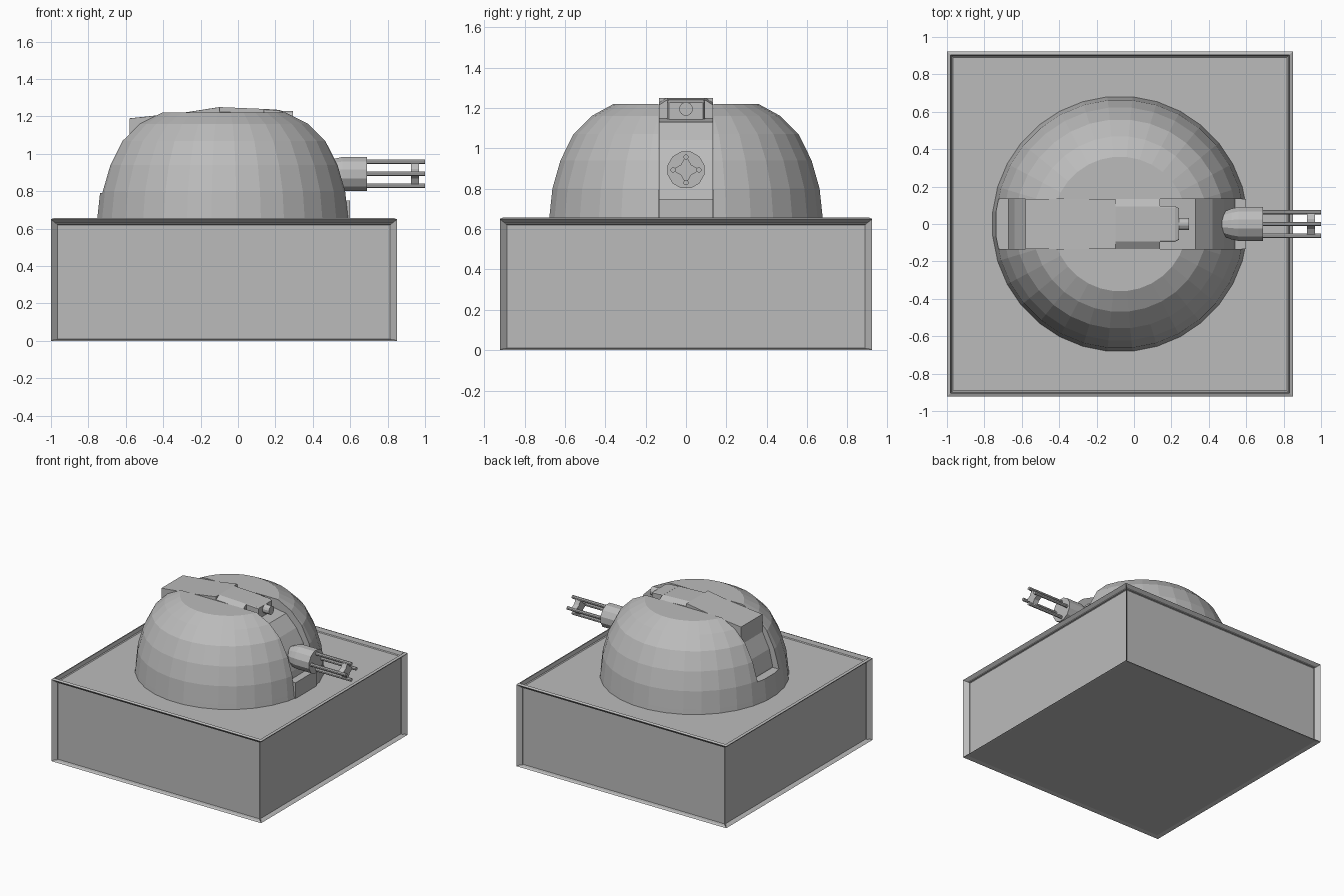
import bpy, bmesh, math
from mathutils import Matrix, Vector

if "Cube" in bpy.data.objects:
    bpy.data.objects.remove(bpy.data.objects["Cube"])

mat = bpy.data.materials.new("plain_grey")
mat.diffuse_color = (0.5, 0.5, 0.5, 1)
mat.use_nodes = True
mat.node_tree.nodes["Principled BSDF"].inputs["Base Color"].default_value = mat.diffuse_color

def finish(name, bm):
    bmesh.ops.recalc_face_normals(bm, faces=bm.faces)
    me = bpy.data.meshes.new(name)
    bm.to_mesh(me)
    bm.free()
    me.materials.append(mat)
    ob = bpy.data.objects.new(name, me)
    bpy.context.collection.objects.link(ob)
    return ob

def box(name, x0, x1, y0, y1, z0, z1):
    bm = bmesh.new()
    bmesh.ops.create_cube(bm, size=1)
    for v in bm.verts:
        v.co = Vector(((x0 + x1) / 2 + v.co.x * (x1 - x0),
                       (y0 + y1) / 2 + v.co.y * (y1 - y0),
                       (z0 + z1) / 2 + v.co.z * (z1 - z0)))
    return finish(name, bm)

def prism(name, rings):
    """Skin consecutive rings of points and cap both ends."""
    bm = bmesh.new()
    vr = [[bm.verts.new(p) for p in r] for r in rings]
    n = len(vr[0])
    for a, b in zip(vr, vr[1:]):
        for i in range(n):
            j = (i + 1) % n
            bm.faces.new((a[i], a[j], b[j], b[i]))
    bm.faces.new(vr[0])
    bm.faces.new(vr[-1])
    return finish(name, bm)

def rod(name, stations, y, z, n):
    """Lathe along x from (x, radius) stations."""
    return prism(name, [[(x, y + r * math.cos(2 * math.pi * (i + .5) / n),
                          z + r * math.sin(2 * math.pi * (i + .5) / n))
                         for i in range(n)] for x, r in stations])

# Base block with sunken side panels and a shallow tray on top
bm = bmesh.new()
bmesh.ops.create_cube(bm, size=1)
for v in bm.verts:
    v.co = Vector((-0.075 + v.co.x * 1.85, v.co.y * 1.845, 0.325 + v.co.z * 0.65))
bm.normal_update()
sides = [f for f in bm.faces if abs(f.normal.z) < .5]
top = max(bm.faces, key=lambda f: f.normal.z)
bottom = min(bm.faces, key=lambda f: f.normal.z)
bmesh.ops.inset_individual(bm, faces=sides, thickness=.042, depth=-.036)
for f in sides:
    for v in f.verts:
        if v.co.z < .2:
            v.co.z = .01
bmesh.ops.inset_individual(bm, faces=[top], thickness=.025, depth=.008)
bmesh.ops.inset_individual(bm, faces=[top], thickness=.012, depth=-.034)
bmesh.ops.inset_individual(bm, faces=[bottom], thickness=.02, depth=-.008)
finish("base_block", bm)

# Faceted dome
CX = -0.075
profile = [(.685, .61), (.68, .66), (.665, .80), (.625, .94),
           (.56, 1.07), (.47, 1.16), (.36, 1.22)]
N = 32
dome = prism("dome", [[(CX + r * math.cos(2 * math.pi * (i + .5) / N),
                        r * math.sin(2 * math.pi * (i + .5) / N), z)
                       for i in range(N)] for r, z in profile])

# Slot cut over the dome, open to the floor at the gun side
for dims in ((-1.2, 0.1, -.135, .135, .79, 1.5), (0.0, 1.2, -.135, .135, .5, 1.5)):
    cutter = box("slot_cutter", *dims)
    cutter.hide_render = True
    mod = dome.modifiers.new("slot", 'BOOLEAN')
    mod.operation = 'DIFFERENCE'
    mod.solver = 'EXACT'
    mod.object = cutter
    bpy.context.view_layer.objects.active = dome
    bpy.ops.object.modifier_apply(modifier="slot")
    bpy.data.objects.remove(cutter)

# Sunken band filling the slot
band = [(-.66, .62), (-.67, .80), (-.64, .93), (-.58, 1.05), (-.49, 1.12), (-.38, 1.15),
        (.20, 1.15), (.33, 1.13), (.42, 1.04), (.48, .94), (.53, .80), (.54, .75),
        (.60, .75), (.60, .62)]
prism("slot_band", [[(x, y, z) for x, z in band] for y in (-.134, .134)])

# Roof beam: rear slab rising to a chamfered middle
def section(x, w, zt, c, zb):
    return [(x, -w, zb), (x, w, zb), (x, w, zt - c), (x, w - c * 1.6, zt),
            (x, -w + c * 1.6, zt), (x, -w, zt - c)]
prism("roof_beam", [section(-.58, .134, 1.19, .001, 1.05),
                    section(-.28, .134, 1.222, .001, 1.10),
                    section(-.10, .134, 1.25, .001, 1.12)])
prism("roof_beam_front", [section(-.10, .134, 1.25, .025, 1.12),
                          section(.14, .134, 1.24, .025, 1.12)])

# Sight box and lens tube
prism("sight_box", [section(.13, .095, 1.241, .004, 1.14),
                    section(.22, .095, 1.235, .004, 1.14),
                    section(.24, .085, 1.228, .004, 1.14)])
rod("sight_lens", [(.23, .034), (.295, .034)], 0, 1.195, 12)

# Gun housing, four barrels and the star-shaped clamp
GZ = .893
rod("gun_housing", [(.46, .06), (.52, .085), (.56, .094), (.69, .094)], 0, GZ, 12)
for k in range(4):
    a = k * math.pi / 2
    rod("barrel_%d" % k, [(.67, .013), (1.0, .013)],
        .064 * math.cos(a), GZ + .064 * math.sin(a), 8)
star = [((.07, .036)[k % 2] * math.cos(k * math.pi / 4),
         (.07, .036)[k % 2] * math.sin(k * math.pi / 4)) for k in range(8)]
prism("barrel_clamp", [[(x, y, GZ + z) for y, z in star] for x in (.925, .968)])
